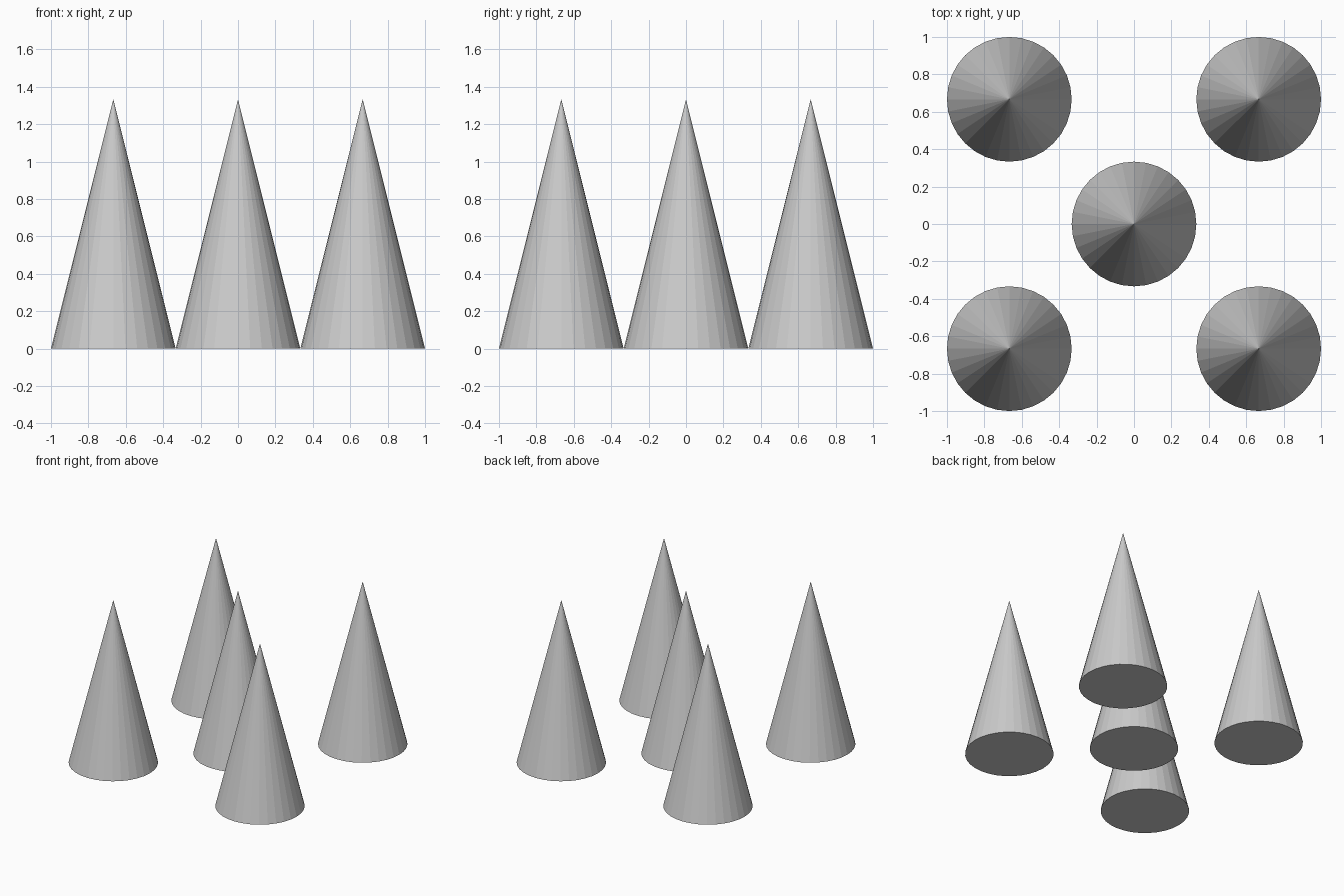
import bpy

if "Cube" in bpy.data.objects:
    bpy.data.objects.remove(bpy.data.objects["Cube"])

RADIUS = 1 / 3
HEIGHT = 4 / 3
SPACING = 2 / 3


def add_cone(name, x, y):
    bpy.ops.mesh.primitive_cone_add(vertices=32, radius1=RADIUS, radius2=0,
                                    depth=HEIGHT, location=(x, y, HEIGHT / 2))
    bpy.context.object.name = name


# Centre cone
add_cone("centre_cone", 0, 0)

# Four corner cones
for y_name, sy in (("front", -1), ("back", 1)):
    for x_name, sx in (("left", -1), ("right", 1)):
        add_cone(f"{y_name}_{x_name}_cone", sx * SPACING, sy * SPACING)
